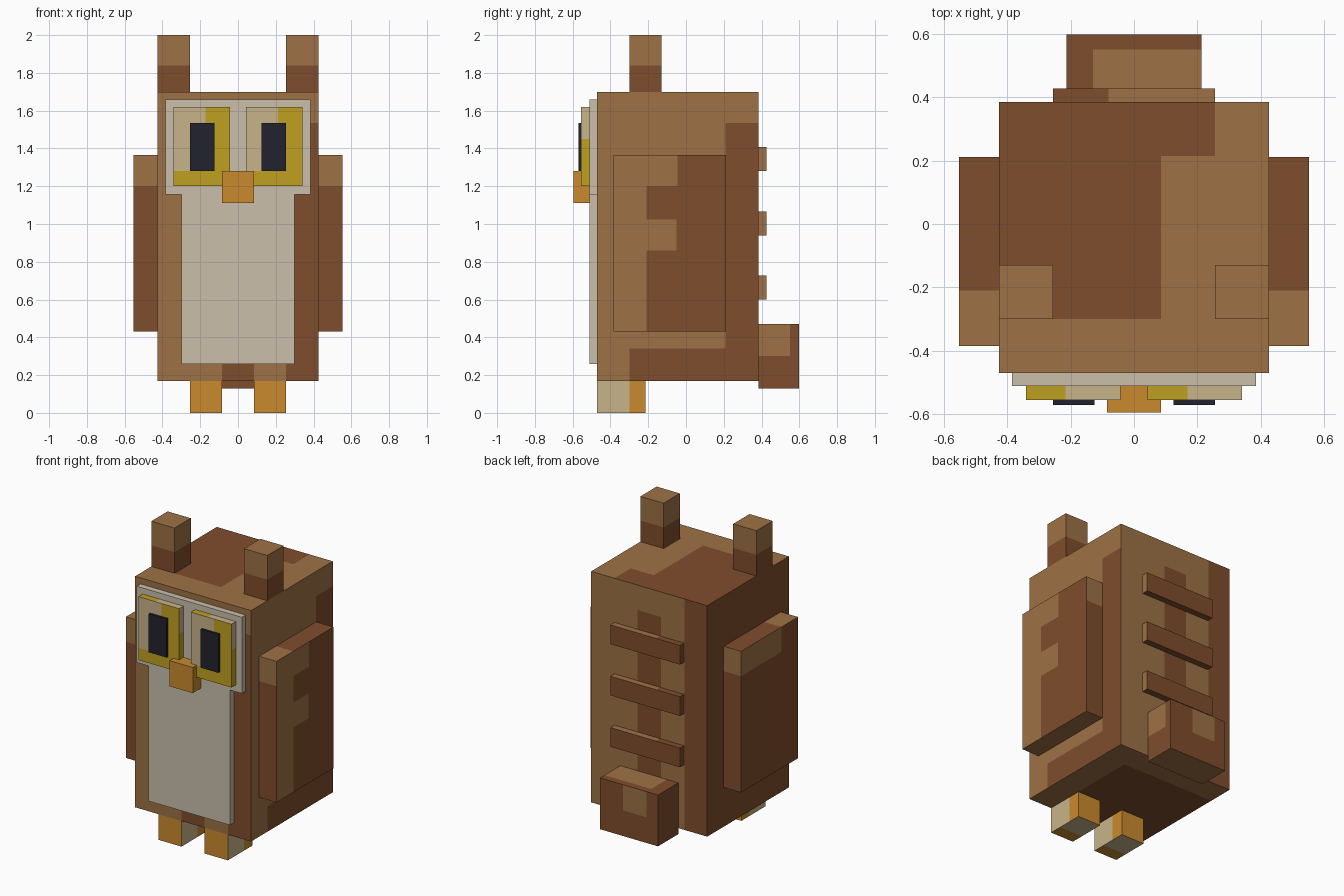
import bpy
import bmesh
from mathutils import Vector

if "Cube" in bpy.data.objects:
    bpy.data.objects.remove(bpy.data.objects["Cube"], do_unlink=True)


def material(name, hex_code):
    """Flat material from an sRGB hex colour."""
    def linear(c):
        return c / 12.92 if c <= 0.04045 else ((c + 0.055) / 1.055) ** 2.4
    rgba = [linear(int(hex_code[i:i + 2], 16) / 255) for i in (0, 2, 4)] + [1]
    m = bpy.data.materials.new(name)
    m.use_nodes = True
    m.diffuse_color = rgba
    bsdf = m.node_tree.nodes["Principled BSDF"]
    bsdf.inputs["Base Color"].default_value = rgba
    bsdf.inputs["Roughness"].default_value = 0.9
    return m


LIGHT = material("light_brown", "9E7145")
DARK = material("dark_brown", "7F4D2C")
CREAM = material("cream", "CABFAB")
TAN = material("tan", "C9B48A")
YELLOW = material("mustard_yellow", "C0A020")
ORANGE = material("orange", "C98A2D")
BLACK = material("near_black", "22222E")

INF = 9
ALL = (-INF, INF, -INF, INF)


def box(name, x, y, z, base, paint=None, patches=None):
    """Box from three (min, max) ranges. patches maps a side such as '+x' to
    rectangles (a0, a1, b0, b1) in that side's other two axes, in xyz order."""
    lo, hi = Vector((x[0], y[0], z[0])), Vector((x[1], y[1], z[1]))
    bm = bmesh.new()
    bmesh.ops.create_cube(bm, size=1)
    for v in bm.verts:
        v.co = Vector([(lo[i] + hi[i]) / 2 + v.co[i] * (hi[i] - lo[i]) for i in range(3)])
    bm.normal_update()
    for side, rects in (patches or {}).items():
        axis = "xyz".index(side[1])
        sign = 1 if side[0] == "+" else -1
        a, b = [i for i in range(3) if i != axis]

        def side_faces():
            return [f for f in bm.faces if f.normal[axis] * sign > 0.9]

        # Cut only this side along the rectangle borders
        for k, first in ((a, 0), (b, 2)):
            for value in sorted({r[first + j] for r in rects for j in (0, 1)}):
                if lo[k] + 0.001 < value < hi[k] - 0.001:
                    faces = side_faces()
                    edges = list({e for f in faces for e in f.edges})
                    verts = list({v for f in faces for v in f.verts})
                    point, normal = Vector(), Vector()
                    point[k], normal[k] = value, 1
                    bmesh.ops.bisect_plane(bm, geom=verts + edges + faces,
                                           plane_co=point, plane_no=normal)
                    bm.normal_update()
        # Paint the faces that lie inside a rectangle
        for f in side_faces():
            c = f.calc_center_median()
            if any(r[0] < c[a] < r[1] and r[2] < c[b] < r[3] for r in rects):
                f.material_index = 1
    mesh = bpy.data.meshes.new(name)
    bm.to_mesh(mesh)
    bm.free()
    mesh.materials.append(base)
    if paint:
        mesh.materials.append(paint)
    obj = bpy.data.objects.new(name, mesh)
    bpy.context.collection.objects.link(obj)
    return obj


def span(side, a, b):
    """Mirrored x range for side +1 or -1."""
    return tuple(sorted((side * a, side * b)))


# Body with dark plumage patches
box("body", (-0.425, 0.425), (-0.47, 0.385), (0.17, 1.7), LIGHT, DARK, {
    "+z": [(-INF, 0.255, 0.215, INF), (-INF, 0.085, -0.3, 0.215)],
    "+x": [(0.21, INF, -INF, 1.535), (-0.3, INF, -INF, 0.34)],
    "-x": [ALL],
    "-y": [(0.255, INF, -INF, 1.535), (-0.085, 0.085, -INF, 0.26)],
    "+y": [(-INF, -0.26, -INF, INF), (-0.085, 0.085, 0.34, 1.535)],
    "-z": [(-INF, 0.255, -INF, 0.215)],
})

# Pale front plates
box("face_plate", (-0.385, 0.385), (-0.51, -0.47), (1.155, 1.66), CREAM)
box("belly_plate", (-0.298, 0.298), (-0.51, -0.47), (0.26, 1.155), CREAM)

# Beak
box("beak", (-0.085, 0.085), (-0.595, -0.51), (1.11, 1.28), ORANGE)

# Light patches on the outer side of each wing
wing_outer = {
    1: [(-INF, -0.21, -INF, INF), (-INF, -0.045, 1.2, INF), (-INF, -0.05, 0.86, 1.025)],
    -1: [(-0.21, INF, 1.2, INF)],
}

for side, label in ((1, "left"), (-1, "right")):
    # Ear tufts, dark at the base
    base_band = (-INF, INF, -INF, 1.84)
    box(f"{label}_ear", span(side, 0.255, 0.425), (-0.3, -0.13), (1.7, 2.0), LIGHT, DARK,
        {s: [base_band] for s in ("+x", "-x", "+y", "-y")})

    # Wings
    tip = [(-INF, INF, 1.2, INF)]
    box(f"{label}_wing", span(side, 0.425, 0.552), (-0.385, 0.212), (0.43, 1.365), DARK, LIGHT, {
        "+x" if side > 0 else "-x": wing_outer[side],
        "-y": tip,
        "+y": tip,
        "+z": [(-INF, INF, -INF, -0.21)],
        "-z": [ALL],
    })

    # Feet
    flank = [(-INF, -0.3, -INF, INF)]
    box(f"{label}_foot", span(side, 0.085, 0.255), (-0.47, -0.215), (0, 0.17), ORANGE, TAN,
        {"+x": flank, "-x": flank, "-z": [(-INF, INF, -0.385, INF)]})

    # Eyes, painted the same way round on both sides
    x0, x1 = span(side, 0.043, 0.341)
    box(f"{label}_eye", (x0, x1), (-0.555, -0.51), (1.2, 1.62), YELLOW, TAN, {
        "-y": [(-INF, x0 + 0.17, 1.28, INF)],
        "+z": [(x0 + 0.125, INF, -INF, INF)],
        "+x": [(-INF, INF, 1.45, INF)],
    })
    box(f"{label}_pupil", span(side, 0.125, 0.255), (-0.57, -0.555), (1.28, 1.535), BLACK)

# Tail
box("tail", (-0.213, 0.213), (0.385, 0.597), (0.13, 0.47), DARK, LIGHT, {
    "+z": [(-0.13, INF, -INF, 0.55)],
    "+x": [(-INF, 0.55, 0.3, INF)],
    "+y": [(-0.13, 0.043, 0.3, INF)],
    "-z": [ALL],
})

# Feather ridges down the back
for i in range(3):
    z = 0.6 + 0.34 * i
    box(f"back_ridge_{i + 1}", (-0.255, 0.255), (0.385, 0.427), (z, z + 0.127), DARK, LIGHT, {
        "+z": [(-0.08, INF, -INF, INF)],
        "+x": [ALL],
    })
